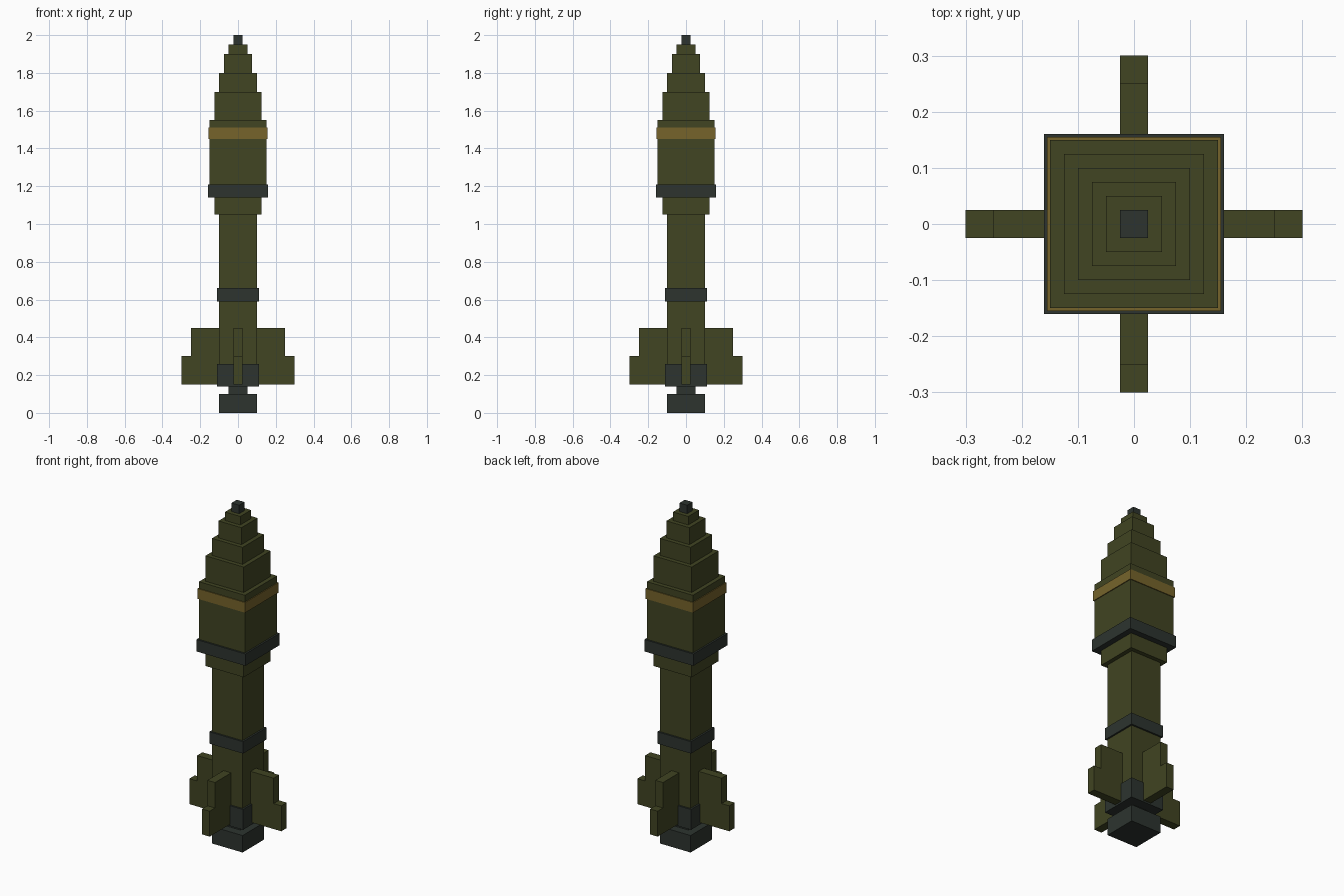
import bpy
import bmesh
from math import pi
from mathutils import Matrix

cube = bpy.data.objects.get("Cube")
if cube:
    bpy.data.objects.remove(cube, do_unlink=True)


def material(name, rgb):
    mat = bpy.data.materials.new(name)
    mat.use_nodes = True
    mat.diffuse_color = (*rgb, 1)
    bsdf = next(n for n in mat.node_tree.nodes if n.type == 'BSDF_PRINCIPLED')
    bsdf.inputs["Base Color"].default_value = (*rgb, 1)
    bsdf.inputs["Roughness"].default_value = 0.8
    return mat


olive = material("olive green", (0.052, 0.058, 0.016))
steel = material("dark steel", (0.026, 0.034, 0.028))
ochre = material("ochre yellow", (0.180, 0.127, 0.024))


def add_object(name, bm, mat):
    bmesh.ops.recalc_face_normals(bm, faces=bm.faces)
    mesh = bpy.data.meshes.new(name)
    bm.to_mesh(mesh)
    bm.free()
    mesh.materials.append(mat)
    obj = bpy.data.objects.new(name, mesh)
    bpy.context.collection.objects.link(obj)


def square_block(name, half, bottom, top, mat):
    bm = bmesh.new()
    bmesh.ops.create_cube(bm, size=1)
    bmesh.ops.scale(bm, vec=(2 * half, 2 * half, top - bottom), verts=bm.verts)
    bmesh.ops.translate(bm, vec=(0, 0, (bottom + top) / 2), verts=bm.verts)
    add_object(name, bm, mat)


def fin(name, angle):
    # Stepped outline in the xz plane, extruded to the fin thickness
    outline = [(0.1, 0.15), (0.3, 0.15), (0.3, 0.3),
               (0.25, 0.3), (0.25, 0.45), (0.1, 0.45)]
    bm = bmesh.new()
    face = bm.faces.new([bm.verts.new((x, -0.025, z)) for x, z in outline])
    side = bmesh.ops.extrude_face_region(bm, geom=[face])["geom"]
    moved = [v for v in side if isinstance(v, bmesh.types.BMVert)]
    bmesh.ops.translate(bm, vec=(0, 0.05, 0), verts=moved)
    bmesh.ops.rotate(bm, matrix=Matrix.Rotation(angle, 3, 'Z'), verts=bm.verts)
    add_object(name, bm, olive)


# Exhaust and tail
square_block("nozzle", 0.10, 0, 0.10, steel)
square_block("nozzle_neck", 0.05, 0.10, 0.15, steel)
square_block("tail_collar", 0.11, 0.14, 0.26, steel)

# Body and warhead
square_block("body", 0.10, 0.15, 1.05, olive)
square_block("body_ring", 0.11, 0.59, 0.66, steel)
square_block("shoulder", 0.125, 1.05, 1.15, olive)
square_block("warhead_ring", 0.16, 1.14, 1.21, steel)
square_block("warhead", 0.15, 1.15, 1.55, olive)
square_block("warning_band", 0.155, 1.45, 1.51, ochre)

# Stepped nose
heights = [1.55, 1.7, 1.8, 1.9, 1.95]
for i in range(len(heights) - 1):
    square_block(f"nose_step_{i + 1}", 0.125 - 0.025 * i,
                 heights[i], heights[i + 1], olive)
square_block("nose_tip", 0.025, 1.95, 2, steel)

# Four tail fins
for i, where in enumerate(("left", "back", "right", "front")):
    fin(f"{where}_fin", i * pi / 2)
